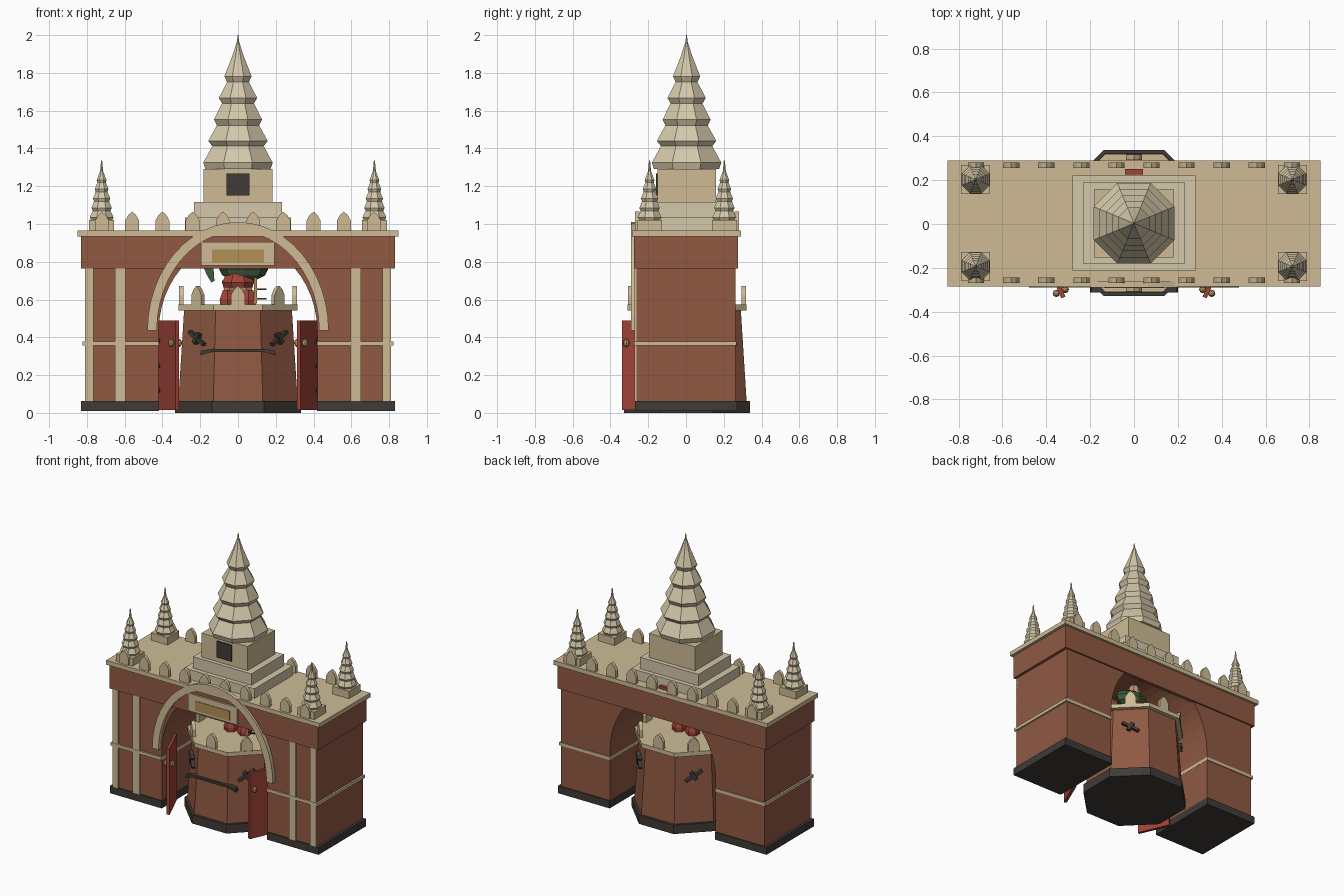
import bpy, bmesh
from math import pi, cos, sin, atan2, hypot, radians
from mathutils import Matrix, Vector

if "Cube" in bpy.data.objects:
    bpy.data.objects.remove(bpy.data.objects["Cube"])

COLORS = {
    "brick": (0.28, 0.10, 0.055), "stone": (0.62, 0.50, 0.30), "pale": (0.66, 0.58, 0.40),
    "red": (0.36, 0.055, 0.04), "dark": (0.05, 0.043, 0.037), "gold": (0.45, 0.28, 0.09),
    "green": (0.05, 0.11, 0.045), "skin": (0.55, 0.30, 0.18)}
MATS = {}
for key, c in COLORS.items():
    MATS[key] = bpy.data.materials.new(key)
    MATS[key].diffuse_color = (*c, 1)


def finish(name, bm, mat, matrix=None):
    bmesh.ops.recalc_face_normals(bm, faces=bm.faces)
    me = bpy.data.meshes.new(name)
    bm.to_mesh(me)
    bm.free()
    me.materials.append(MATS[mat])
    ob = bpy.data.objects.new(name, me)
    bpy.context.collection.objects.link(ob)
    if matrix is not None:
        ob.matrix_world = matrix
    return ob


def box(name, mat, x0, x1, y0, y1, z0, z1, matrix=None):
    bm = bmesh.new()
    bmesh.ops.create_cube(bm, size=1)
    for v in bm.verts:
        v.co = ((x0 + x1) / 2 + v.co.x * (x1 - x0), (y0 + y1) / 2 + v.co.y * (y1 - y0),
                (z0 + z1) / 2 + v.co.z * (z1 - z0))
    return finish(name, bm, mat, matrix)


def prism(name, mat, pts, y0, y1, matrix=None):
    """Extrude an x-z outline along y."""
    bm = bmesh.new()
    f = bm.faces.new([bm.verts.new((x, y0, z)) for x, z in pts])
    ext = bmesh.ops.extrude_face_region(bm, geom=[f])
    bmesh.ops.translate(bm, vec=(0, y1 - y0, 0),
                        verts=[g for g in ext["geom"] if isinstance(g, bmesh.types.BMVert)])
    return finish(name, bm, mat, matrix)


def octagon(name, mat, rings, at=(0, 0, 0), n=8):
    """Stack of flat-sided rings given as (distance to flat, z)."""
    bm = bmesh.new()
    loops = []
    for r, z in rings:
        R = r / cos(pi / n)
        loops.append([bm.verts.new((R * cos((2 * i + 1) * pi / n), R * sin((2 * i + 1) * pi / n), z))
                      for i in range(n)])
    for a, b in zip(loops, loops[1:]):
        for i in range(n):
            bm.faces.new((a[i], a[(i + 1) % n], b[(i + 1) % n], b[i]))
    bm.faces.new(loops[0])
    bm.faces.new(loops[-1])
    return finish(name, bm, mat, Matrix.Translation(at))


def ball(name, mat, at, size, n=8):
    bm = bmesh.new()
    bmesh.ops.create_uvsphere(bm, u_segments=n, v_segments=6, radius=1)
    return finish(name, bm, mat, Matrix.Translation(at) @ Matrix.Diagonal((*size, 1)))


def arc(rx, rz, z0, n=24):
    return [(rx * cos(i * pi / n), z0 + rz * sin(i * pi / n)) for i in range(n + 1)]


MERLON = [(-0.037, 0), (0.037, 0), (0.037, 0.055), (0.02, 0.085), (0, 0.102), (-0.02, 0.085), (-0.037, 0.055)]


def merlon(at, rot=0):
    prism("merlon", "stone", MERLON, -0.012, 0.012, Matrix.Translation(at) @ Matrix.Rotation(rot, 4, "Z"))


# Gate wall with arched passage, wrapped by the upper band
wall = [(-0.42, 0.05), (-0.81, 0.05), (-0.81, 0.93), (0.81, 0.93), (0.81, 0.05), (0.42, 0.05)]
prism("gate_wall", "brick", wall + arc(0.42, 0.48, 0.43), -0.262, 0.262)
for s in (-1, 1):
    y = sorted((s * 0.25, s * 0.274))
    box("upper_band", "brick", -0.83, 0.83, *y, 0.765, 0.938)
    x = sorted((s * 0.80, s * 0.83))
    box("upper_band_end", "brick", *x, -0.25, 0.25, 0.765, 0.938)
    # Piers: plinth, belt course and front pilasters
    x = sorted((s * 0.418, s * 0.83))
    box("pier_plinth", "dark", *x, -0.27, 0.27, 0.01, 0.063)
    box("pier_belt", "stone", *sorted((s * 0.419, s * 0.822)), -0.274, 0.268, 0.356, 0.378)
    for a, b in ((0.765, 0.81), (0.595, 0.65)):
        box("pilaster", "stone", *sorted((s * a, s * b)), -0.272, -0.25, 0.063, 0.765)
box("roof_slab", "stone", -0.85, 0.85, -0.285, 0.29, 0.935, 0.966)

# Arch trim and blank sign panel on the front
prism("arch_trim", "stone", arc(0.48, 0.575, 0.435) + arc(0.43, 0.525, 0.435)[::-1], -0.29, -0.262)
box("sign_panel", "stone", -0.195, 0.192, -0.287, -0.27, 0.78, 0.905)
box("sign_inlay", "gold", -0.137, 0.137, -0.291, -0.28, 0.797, 0.865)

# Roof merlons
for i in range(10):
    for y in (-0.257, 0.268):
        merlon((-0.72 + 0.16 * i, y, 0.963))

# Corner turrets
turret = [(0.055, 1.02), (0.063, 1.035), (0.047, 1.07), (0.054, 1.085), (0.04, 1.12), (0.046, 1.135),
          (0.031, 1.17), (0.036, 1.185), (0.022, 1.22), (0.026, 1.232), (0.008, 1.28), (0.003, 1.335)]
for sx in (-1, 1):
    for y in (-0.193, 0.203):
        cx = sx * 0.722
        box("turret_base", "stone", cx - 0.066, cx + 0.066, y - 0.066, y + 0.066, 0.96, 1.02)
        octagon("turret_spire", "pale", turret, (cx, y, 0))

# Central tower and tiered spire
box("tower_step_lower", "pale", -0.28, 0.28, -0.212, 0.222, 0.96, 1.035)
box("tower_step_upper", "pale", -0.232, 0.232, -0.18, 0.19, 1.03, 1.117)
box("tower", "stone", -0.183, 0.183, -0.152, 0.158, 1.11, 1.29)
box("tower_window", "dark", -0.06, 0.06, -0.16, -0.14, 1.15, 1.268)
box("roof_hatch", "red", -0.04, 0.04, 0.225, 0.25, 0.96, 0.985)
octagon("main_spire", "pale", [
    (0.172, 1.29), (0.184, 1.325), (0.136, 1.412), (0.157, 1.44), (0.112, 1.522), (0.127, 1.552),
    (0.085, 1.638), (0.101, 1.668), (0.058, 1.752), (0.072, 1.782), (0.03, 1.89), (0.006, 1.965), (0.002, 2.0)],
    (0, 0.003, 0))

# Octagonal drum in the passage
C = Vector((0, 0.005, 0))
octagon("drum_plinth", "dark", [(0.333, 0), (0.333, 0.063)], C)
octagon("drum_body", "brick", [(0.316, 0.06), (0.285, 0.55)], C)
octagon("drum_cap", "stone", [(0.315, 0.543), (0.315, 0.573)], C)
for k in range(8):
    a = k * pi / 4
    merlon((0.3 * sin(a), C.y - 0.3 * cos(a), 0.57), a)
    if k % 2:  # slanted bracket with prong on each diagonal face
        side = 1 if k in (1, 5) else -1
        M = Matrix.Translation(C) @ Matrix.Rotation(a, 4, "Z") @ Matrix.Translation((0, -0.308, 0.395)) \
            @ Matrix.Rotation(-side * radians(32), 4, "Y")
        box("bracket", "dark", -0.065, 0.065, -0.012, 0.02, -0.009, 0.009, M)
        box("bracket_prong", "dark", -0.012, 0.012, -0.014, 0.02, -0.03, 0.03, M)
prism("drum_ledge", "dark", [(-0.2, 0.305), (-0.14, 0.322), (0.14, 0.322), (0.2, 0.305), (0.195, 0.33),
                             (0.14, 0.338), (-0.14, 0.338), (-0.195, 0.33)], -0.312, -0.28)

# Open doors with knobs and hinges
for s in (-1, 1):
    hinge, tip = Vector((s * 0.415, -0.12, 0)), Vector((s * 0.322, -0.335, 0))
    d = tip - hinge
    L = d.length
    M = Matrix.Translation(hinge) @ Matrix.Rotation(atan2(d.y, d.x), 4, "Z")
    box("door", "red", 0, L, -0.01, 0.01, 0.015, 0.49, M)
    for face in (-1, 1):
        k = M @ Vector((L - 0.03, face * 0.022, 0.37))
        ball("door_knob", "gold", k, (0.017, 0.017, 0.022))
    for z in (0.12, 0.25, 0.38):
        h = M @ Vector((0.02, s * 0.01, z))
        ball("door_hinge", "dark", h, (0.01, 0.012, 0.012), 6)

# Small seated-stance figure on the drum
for s in (-1, 1):
    octagon("figure_foot", "red", [(0.04, 0.57), (0.042, 0.6), (0.025, 0.65)], (s * 0.055, 0, 0), 6)
    octagon("figure_leg", "skin", [(0.026, 0.64), (0.04, 0.7)], (s * 0.045, 0.01, 0), 6)
octagon("figure_skirt", "red", [(0.075, 0.665), (0.085, 0.69), (0.06, 0.74)], (0, 0.01, 0))
ball("figure_torso", "green", (0.03, 0.01, 0.76), (0.13, 0.08, 0.065))
ball("figure_head", "skin", (0, 0.0, 0.845), (0.045, 0.045, 0.05))
prism("figure_cloak", "green", [(-0.19, 0.79), (-0.13, 0.77), (-0.125, 0.7), (-0.14, 0.69), (-0.165, 0.73)], 0.0, 0.03)
box("figure_staff", "gold", 0.085, 0.1, -0.03, -0.015, 0.58, 0.76)
for z in (0.6, 0.65):
    box("staff_rung", "dark", 0.1, 0.15, -0.028, -0.018, z, z + 0.008)

for m in bpy.data.materials:
    if m.users and not m.is_grease_pencil:
        m.use_nodes = True
        m.node_tree.nodes["Principled BSDF"].inputs["Base Color"].default_value = m.diffuse_color
